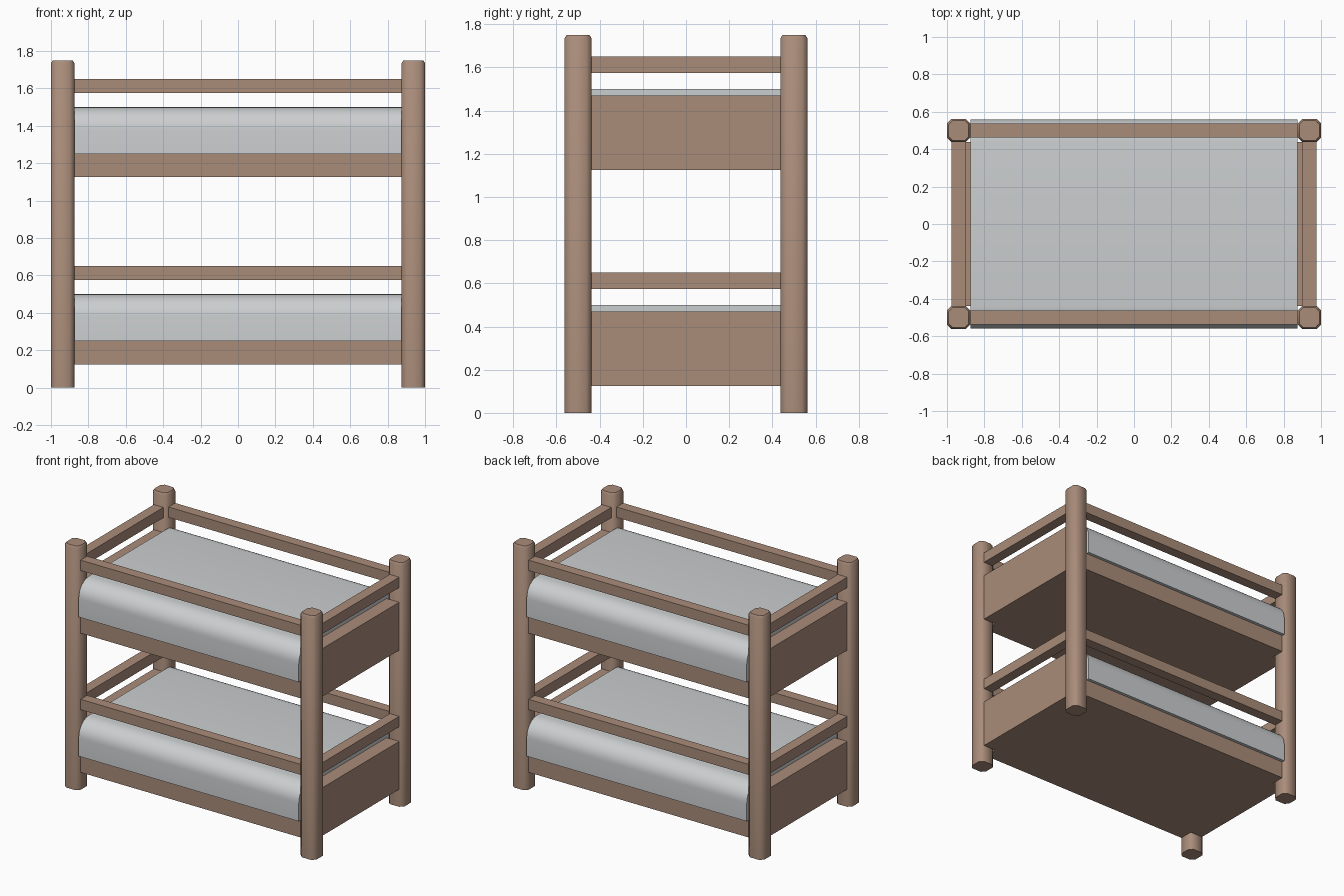
import bpy, bmesh, math
from mathutils import Vector

if "Cube" in bpy.data.objects:
    bpy.data.objects.remove(bpy.data.objects["Cube"])


def material(name, rgb):
    m = bpy.data.materials.new(name)
    m.use_nodes = True
    m.diffuse_color = (*rgb, 1)
    m.node_tree.nodes["Principled BSDF"].inputs["Base Color"].default_value = (*rgb, 1)
    return m


WOOD = material("warm brown wood", (0.40, 0.265, 0.195))
CLOTH = material("light grey cloth", (0.60, 0.62, 0.63))


def finish(name, bm, mat, smooth=False):
    mesh = bpy.data.meshes.new(name)
    bmesh.ops.recalc_face_normals(bm, faces=bm.faces)
    bm.to_mesh(mesh)
    bm.free()
    mesh.materials.append(mat)
    obj = bpy.data.objects.new(name, mesh)
    bpy.context.collection.objects.link(obj)
    if smooth:
        bpy.ops.object.select_all(action="DESELECT")
        obj.select_set(True)
        bpy.context.view_layer.objects.active = obj
        bpy.ops.object.shade_smooth_by_angle(angle=math.radians(50))
    return obj


def box(name, lo, hi, mat):
    bm = bmesh.new()
    bmesh.ops.create_cube(bm, size=1)
    lo, hi = Vector(lo), Vector(hi)
    for v in bm.verts:
        v.co = (lo + hi) / 2 + v.co * (hi - lo)
    return finish(name, bm, mat)


def post(name, x, y):
    """Square post with chamfered corners and a slightly tapered cap."""
    half, cut = 0.0625, 0.025
    bm = bmesh.new()
    rings = []
    for z, s in ((0, 1), (1.735, 1), (1.75, 0.86)):
        ring = []
        for sx, sy in ((1, 1), (-1, 1), (-1, -1), (1, -1)):
            pair = [(half, half - cut), (half - cut, half)]
            for px, py in (pair if sx * sy > 0 else pair[::-1]):
                ring.append(bm.verts.new((x + sx * px * s, y + sy * py * s, z)))
        rings.append(ring)
    for a, b in zip(rings, rings[1:]):
        for i in range(8):
            j = (i + 1) % 8
            bm.faces.new((a[i], a[j], b[j], b[i]))
    bm.faces.new(rings[0])
    bm.faces.new(rings[-1])
    finish(name, bm, WOOD, True)


def mattress(name, z):
    """Mattress with rounded long edges, extruded along x."""
    w, h, r, n = 0.56, 0.25, 0.12, 8
    prof = [(w, z)]
    for i in range(n + 1):
        a = math.pi / 2 * i / n
        prof.append((w - r + r * math.cos(a), z + h - r + r * math.sin(a)))
    prof += [(-y, q) for y, q in reversed(prof)]
    bm = bmesh.new()
    face = bm.faces.new([bm.verts.new((-0.875, y, q)) for y, q in prof])
    ext = bmesh.ops.extrude_face_region(bm, geom=[face])["geom"]
    moved = [g for g in ext if isinstance(g, bmesh.types.BMVert)]
    bmesh.ops.translate(bm, verts=moved, vec=(1.75, 0, 0))
    finish(name, bm, CLOTH, True)


SIDES = (("left", 1), ("right", -1))
ENDS = (("front", -1), ("back", 1))

# Corner posts
for side, sx in SIDES:
    for end, sy in ENDS:
        post(f"{end}_{side}_post", sx * 0.9375, sy * 0.5)

# Two identical bunks
for level, z in (("lower", 0.125), ("upper", 1.125)):
    box(f"{level}_base", (-0.875, -0.5375, z), (0.875, 0.5375, z + 0.125), WOOD)
    mattress(f"{level}_mattress", z + 0.125)
    for side, sx in SIDES:
        a, b, c = sorted((sx * 0.875, sx * 0.975))[0], sorted((sx * 0.875, sx * 0.975))[1], sx
        box(f"{level}_{side}_panel", (a, -0.4375, z), (b, 0.4375, z + 0.345), WOOD)
        m = sx * 0.9375
        box(f"{level}_{side}_rail", (m - 0.0375, -0.4375, z + 0.45),
            (m + 0.0375, 0.4375, z + 0.525), WOOD)
    for end, sy in ENDS:
        m = sy * 0.5
        box(f"{level}_{end}_rail", (-0.875, m - 0.0375, z + 0.45),
            (0.875, m + 0.0375, z + 0.525), WOOD)
